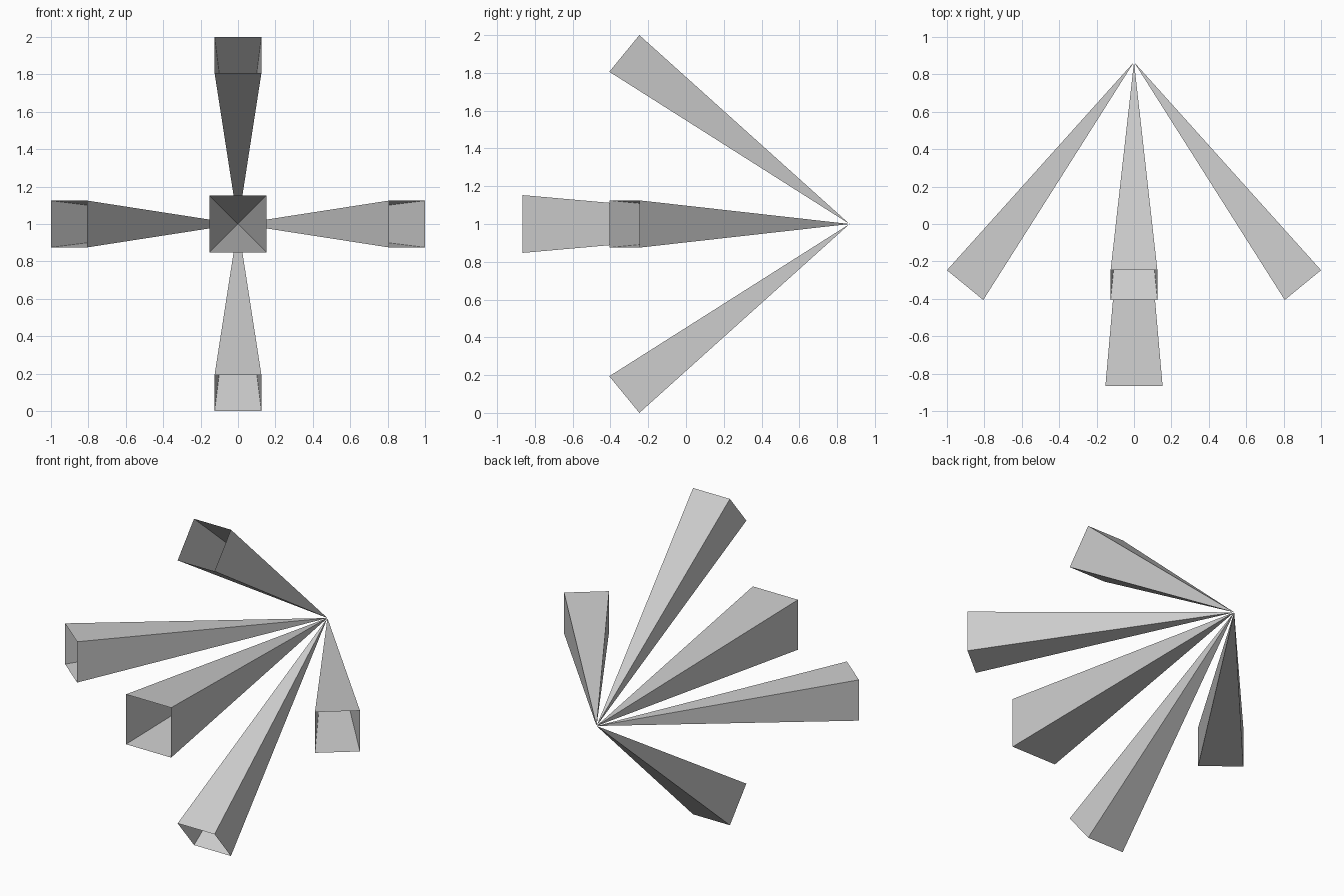
import bpy, bmesh, math
from mathutils import Matrix, Vector

if "Cube" in bpy.data.objects:
    bpy.data.objects.remove(bpy.data.objects["Cube"])

APEX = Vector((0, 0.866, 1))


def horn(name, base, turn=0):
    """Open-mouthed four-sided horn from the shared apex, turned about the y axis."""
    bm = bmesh.new()
    tip = bm.verts.new((0, 0, 0))
    ring = [bm.verts.new(Vector(p) - APEX) for p in base]
    for i in range(4):
        bm.faces.new((tip, ring[i], ring[(i + 1) % 4]))
    bmesh.ops.recalc_face_normals(bm, faces=bm.faces)
    # Make the faces point away from the horn's axis
    centre = sum((v.co for v in ring), Vector()) / 4
    f = bm.faces[:][0]
    if f.normal.dot(f.calc_center_median() - centre * 2 / 3) < 0:
        bmesh.ops.reverse_faces(bm, faces=bm.faces[:])
    bm.transform(Matrix.Translation(APEX) @ Matrix.Rotation(turn, 4, 'Y'))
    mesh = bpy.data.meshes.new(name)
    bm.to_mesh(mesh)
    bm.free()
    bpy.context.collection.objects.link(bpy.data.objects.new(name, mesh))


# Larger horn pointing straight forward
c = 0.153
horn("centre_horn", [(x, -0.866, 1 + z) for x, z in ((-c, -c), (c, -c), (c, c), (-c, c))])

# Four splayed horns around it
w = 0.125
arm = [(1, -0.247, 1 - w), (1, -0.247, 1 + w), (0.806, -0.406, 1 + w), (0.806, -0.406, 1 - w)]
for i, side in enumerate(("right", "lower", "left", "upper")):
    horn(side + "_horn", arm, i * math.pi / 2)
